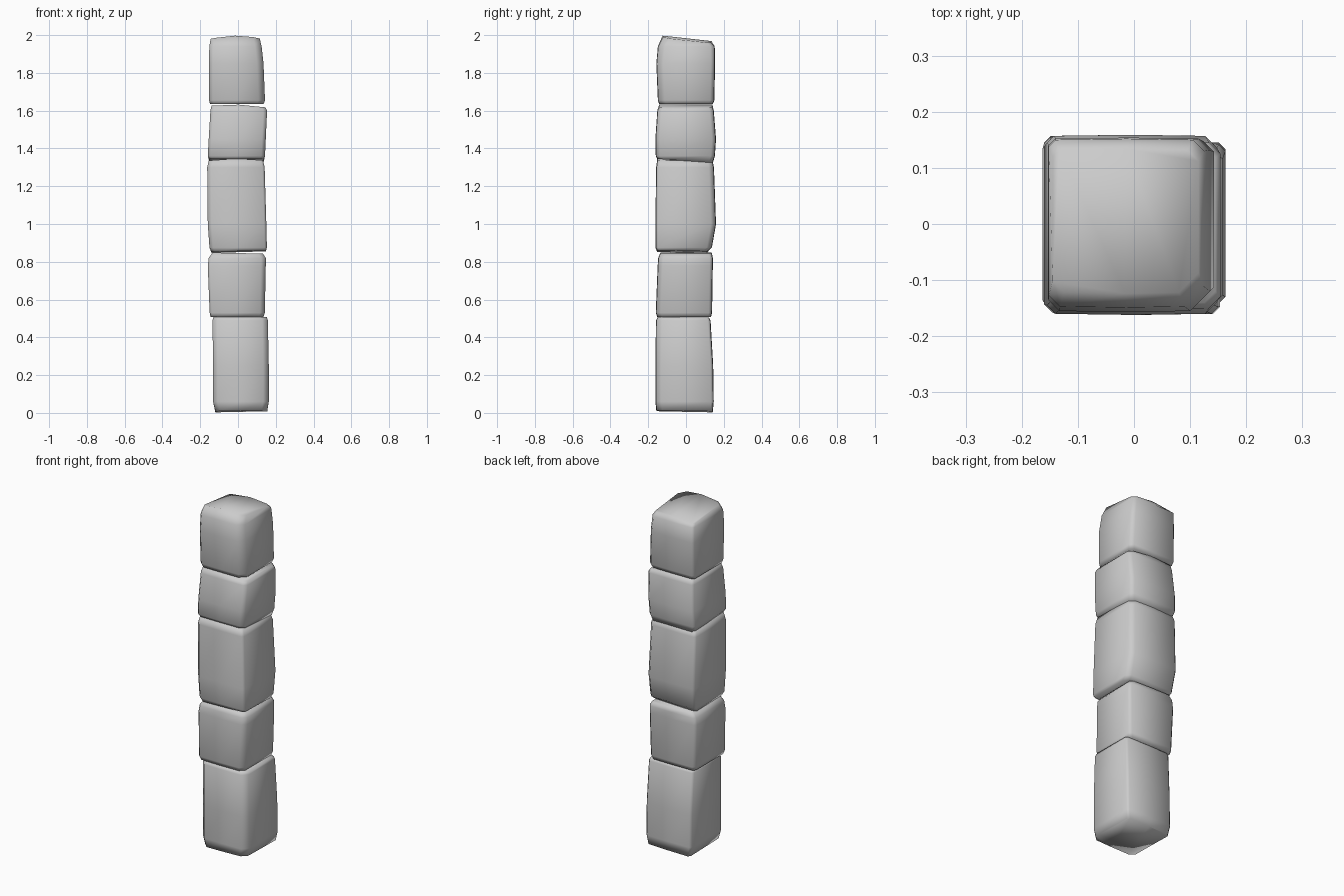
import bpy, bmesh


def stone(name, levels, cuts, top_tilt=(0, 0, 0), bottom_tilt=(0, 0)):
    """Loft rings (z, x0, x1, y0, y1) whose corners are clipped by cuts:
    front-left, front-right, back-right, back-left. top_tilt = x slope, y slope, ridge."""
    bm = bmesh.new()
    rings = []
    last = len(levels) - 1
    a, b, c, d = cuts
    for i, (z, x0, x1, y0, y1) in enumerate(levels):
        xm = (x0 + x1) / 2
        outline = [(x0, y0 + a), (x0 + a, y0), (xm, y0 - 0.002), (x1 - b, y0), (x1, y0 + b),
                   (x1, y1 - c), (x1 - c, y1), (xm, y1 + 0.002), (x0 + d, y1), (x0, y1 - d)]
        ring = []
        for x, y in outline:
            h = z
            if i == last:
                h += top_tilt[0] * x + top_tilt[1] * y - top_tilt[2] * abs(x)
            elif i == 0:
                h += bottom_tilt[0] * x + bottom_tilt[1] * y
            ring.append(bm.verts.new((x, y, h)))
        rings.append(ring)
    n = len(rings[0])
    for lo, hi in zip(rings, rings[1:]):
        for i in range(n):
            j = (i + 1) % n
            bm.faces.new((lo[i], lo[j], hi[j], hi[i]))
    # caps as strips either side of the centre ridge
    for ring, flip in ((rings[0], True), (rings[-1], False)):
        for idx in ((2, 3, 4, 5, 6, 7), (7, 8, 9, 0, 1, 2)):
            vs = [ring[k] for k in idx]
            bm.faces.new(vs[::-1] if flip else vs)
    bmesh.ops.recalc_face_normals(bm, faces=bm.faces)
    for f in bm.faces:
        f.smooth = True
    me = bpy.data.meshes.new(name)
    bm.to_mesh(me)
    bm.free()
    ob = bpy.data.objects.new(name, me)
    bpy.context.collection.objects.link(ob)
    return ob


# stones from the ground up
stone("base_stone", [
    (0.008, -0.12, 0.155, -0.155, 0.14),
    (0.06, -0.132, 0.163, -0.16, 0.145),
    (0.25, -0.132, 0.163, -0.16, 0.142),
    (0.49, -0.135, 0.158, -0.157, 0.128),
    (0.506, -0.13, 0.152, -0.148, 0.12)],
    (0.025, 0.03, 0.012, 0.012), (0.0, -0.01, 0.0), (0.02, -0.02))

stone("second_stone", [
    (0.508, -0.145, 0.135, -0.15, 0.13),
    (0.53, -0.15, 0.142, -0.158, 0.136),
    (0.78, -0.16, 0.147, -0.148, 0.14),
    (0.82, -0.155, 0.147, -0.145, 0.14),
    (0.846, -0.135, 0.132, -0.135, 0.135)],
    (0.012, 0.025, 0.015, 0.015), (-0.02, 0.0, 0.0))

stone("middle_stone", [
    (0.853, -0.14, 0.148, -0.152, 0.11),
    (0.875, -0.151, 0.153, -0.16, 0.135),
    (1.0, -0.16, 0.15, -0.16, 0.157),
    (1.30, -0.163, 0.141, -0.156, 0.146),
    (1.344, -0.155, 0.132, -0.15, 0.138)],
    (0.02, 0.012, 0.025, 0.012), (0.0, -0.02, 0.07), (0.03, -0.02))

stone("fourth_stone", [
    (1.334, -0.15, 0.135, -0.15, 0.14),
    (1.36, -0.16, 0.143, -0.158, 0.151),
    (1.45, -0.155, 0.147, -0.16, 0.157),
    (1.60, -0.146, 0.154, -0.15, 0.145),
    (1.632, -0.14, 0.145, -0.14, 0.138)],
    (0.015, 0.02, 0.02, 0.012), (-0.03, 0.0, 0.07), (0.0, -0.07))

stone("top_stone", [
    (1.634, -0.148, 0.135, -0.14, 0.14),
    (1.655, -0.153, 0.143, -0.147, 0.148),
    (1.85, -0.153, 0.135, -0.155, 0.152),
    (1.94, -0.152, 0.125, -0.147, 0.15),
    (1.985, -0.145, 0.115, -0.122, 0.132)],
    (0.02, 0.035, 0.02, 0.012), (0.0, -0.11, 0.11))
